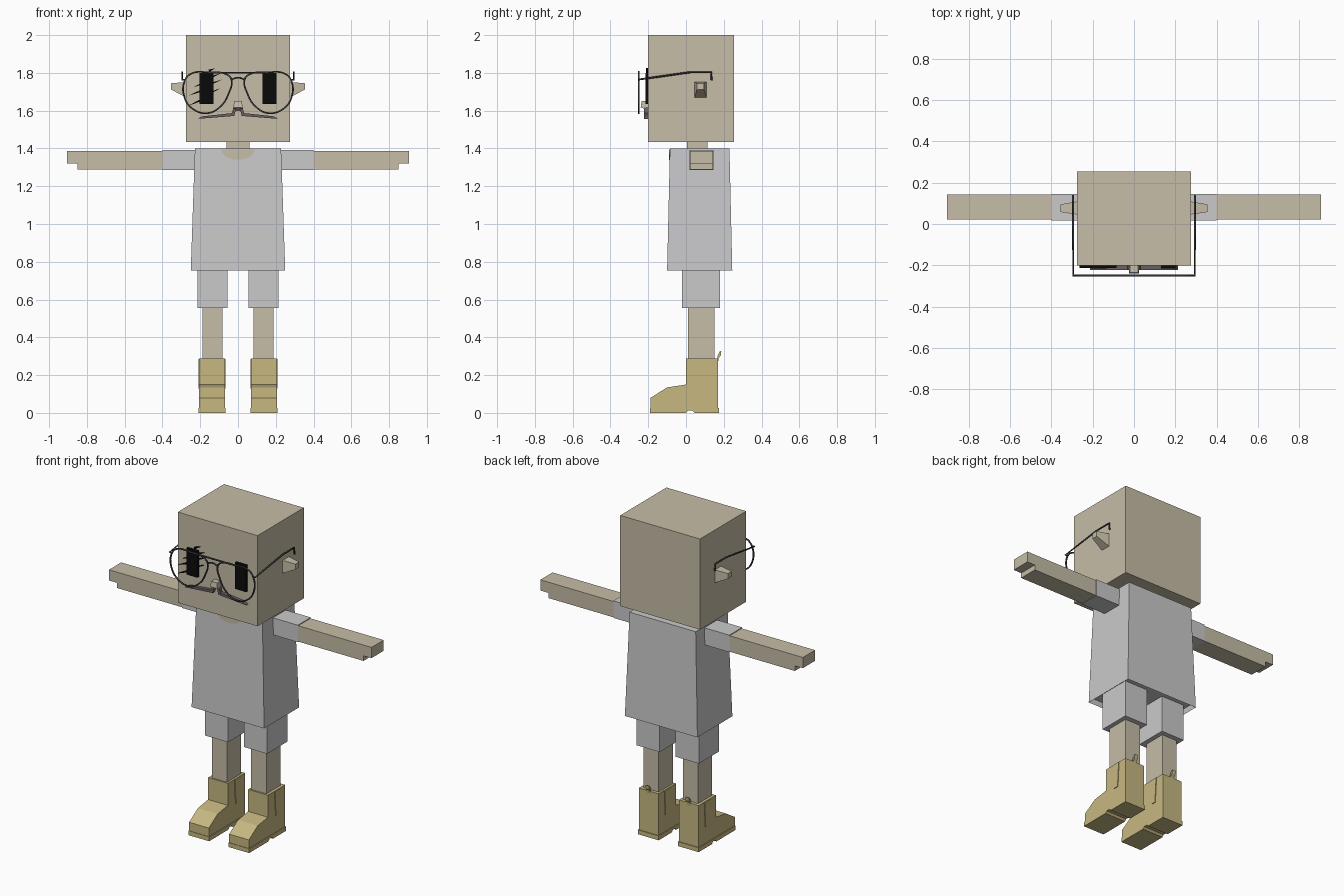
import bpy, bmesh, math
from mathutils import Vector

cube = bpy.data.objects.get("Cube")
if cube:
    bpy.data.objects.remove(cube, do_unlink=True)


def material(name, rgb):
    m = bpy.data.materials.new(name)
    m.use_nodes = True
    col = (*rgb, 1)
    m.diffuse_color = col
    m.node_tree.nodes["Principled BSDF"].inputs["Base Color"].default_value = col
    return m


SKIN = material("skin", (0.57, 0.51, 0.39))
CLOTH = material("light_grey_cloth", (0.59, 0.59, 0.60))
BOOT = material("tan_boot", (0.57, 0.48, 0.22))
BLACK = material("black", (0.003, 0.003, 0.003))
WIRE = material("dark_wire", (0.05, 0.05, 0.055))
HAIR = material("grey_moustache", (0.14, 0.12, 0.12))


def finish(name, bm, mat):
    bmesh.ops.recalc_face_normals(bm, faces=bm.faces)
    me = bpy.data.meshes.new(name)
    bm.to_mesh(me)
    bm.free()
    me.materials.append(mat)
    ob = bpy.data.objects.new(name, me)
    bpy.context.collection.objects.link(ob)
    return ob


def loft(name, loops, mat, recess=0):
    """Solid through matching point loops, optionally hollowed under the first."""
    bm = bmesh.new()
    rings = [[bm.verts.new(p) for p in loop] for loop in loops]
    n = len(rings[0])
    first = bm.faces.new(rings[0])
    bm.faces.new(rings[-1])
    for a, b in zip(rings, rings[1:]):
        for i in range(n):
            j = (i + 1) % n
            bm.faces.new((a[i], a[j], b[j], b[i]))
    if recess:
        bmesh.ops.recalc_face_normals(bm, faces=bm.faces)
        bmesh.ops.inset_region(bm, faces=[first], thickness=0.012)
        for v in first.verts:
            v.co.z += recess
    return finish(name, bm, mat)


def rect(x0, x1, y0, y1, z):
    return [(x0, y0, z), (x1, y0, z), (x1, y1, z), (x0, y1, z)]


def box(name, x, y, z, mat):
    return loft(name, [rect(*x, *y, z[0]), rect(*x, *y, z[1])], mat)


def front_plate(name, pts, y0, y1, mat):
    return loft(name, [[(x, y, z) for x, z in pts] for y in (y0, y1)], mat)


def side_profile(name, pts, x0, x1, mat):
    return loft(name, [[(x, y, z) for y, z in pts] for x in (x0, x1)], mat)


def span(s, a, b):
    return tuple(sorted((s * a, s * b)))


def wire(name, pts, mat, radius=0.005, cyclic=False, smooth=False):
    cu = bpy.data.curves.new(name, "CURVE")
    cu.dimensions = "3D"
    cu.bevel_depth = radius
    cu.bevel_resolution = 1
    cu.resolution_u = 5
    cu.use_fill_caps = True
    if smooth:
        sp = cu.splines.new("BEZIER")
        sp.bezier_points.add(len(pts) - 1)
        for bp, p in zip(sp.bezier_points, pts):
            bp.co = p
            bp.handle_left_type = bp.handle_right_type = "AUTO"
    else:
        sp = cu.splines.new("POLY")
        sp.points.add(len(pts) - 1)
        for q, p in zip(sp.points, pts):
            q.co = (*p, 1)
    sp.use_cyclic_u = cyclic
    cu.materials.append(mat)
    ob = bpy.data.objects.new(name, cu)
    bpy.context.collection.objects.link(ob)


# Head, neck and shirt
box("head", (-0.275, 0.275), (-0.2, 0.255), (1.435, 2), SKIN)
box("neck", (-0.06, 0.06), (0.005, 0.115), (1.38, 1.44), SKIN)
loft("shirt", [rect(-0.25, 0.25, -0.1, 0.245, 0.753),
               rect(-0.228, 0.228, -0.085, 0.23, 1.4)], CLOTH, recess=0.03)
neckline = [(0.088 * math.cos(a), 1.395 - 0.055 * math.sin(a))
            for a in (math.pi * i / 12 for i in range(13))]
front_plate("neckline", neckline, -0.09, -0.083, SKIN)

# Limbs, ears, eyes and boots, one set per side
for s, side in ((1, "left"), (-1, "right")):
    box(side + "_sleeve", span(s, 0.2, 0.4), (0.018, 0.145), (1.286, 1.392), CLOTH)
    arm = [(0.4, 1.288), (0.85, 1.288), (0.85, 1.32), (0.905, 1.32),
           (0.905, 1.387), (0.4, 1.387)]
    front_plate(side + "_arm", [(s * x, z) for x, z in arm], 0.022, 0.142, SKIN)
    box(side + "_shorts_leg", span(s, 0.055, 0.215), (-0.02, 0.18), (0.555, 0.79), CLOTH)
    box(side + "_leg", span(s, 0.083, 0.188), (0.01, 0.15), (0.27, 0.56), SKIN)

    ear = []
    for x, y0, y1, z0, z1 in ((0.27, 0.045, 0.11, 1.668, 1.752),
                              (0.355, 0.058, 0.095, 1.712, 1.745)):
        ear.append([(s * x, y0, z0), (s * x, y1, z0), (s * x, y1, z1), (s * x, y0, z1)])
    loft(side + "_ear", ear, SKIN)
    box(side + "_eye", span(s, 0.13, 0.205), (-0.215, -0.198), (1.635, 1.8), BLACK)

    # Boot body, stepped sole, side gusset and heel loop
    xi, xo = 0.07, 0.206
    upper = [(-0.187, 0.015), (-0.187, 0.08), (-0.1, 0.135), (0, 0.15), (0, 0.287),
             (0.17, 0.287), (0.17, 0.015)]
    side_profile(side + "_boot", upper, s * xi, s * xo, BOOT)
    sole = [(-0.19, 0), (-0.19, 0.027), (0.175, 0.027), (0.175, 0),
            (0.045, 0), (0.035, 0.012), (0.01, 0.012), (0, 0)]
    side_profile(side + "_sole", sole, s * (xi - 0.004), s * (xo + 0.004), BOOT)
    gusset = [(0.065, 0.285), (0.115, 0.285), (0.105, 0.13), (0.075, 0.13)]
    side_profile(side + "_boot_gusset", gusset, s * (xi - 0.004), s * (xo + 0.004), BOOT)
    xm = s * (xi + xo) / 2
    tab = [(0.17, 0.27), (0.166, 0.3), (0.178, 0.325), (0.187, 0.328), (0.184, 0.305), (0.173, 0.29)]
    side_profile(side + "_heel_loop", tab, xm - 0.012, xm + 0.012, BOOT)

# Jagged slashes across the right eye
for i, (x0, z0, x1, z1) in enumerate(((-0.265, 1.625, -0.09, 1.72),
                                      (-0.26, 1.68, -0.085, 1.765),
                                      (-0.235, 1.725, -0.085, 1.8),
                                      (-0.2, 1.775, -0.12, 1.825))):
    a, b = Vector((x0, z0)), Vector((x1, z1))
    d = b - a
    up = Vector((0, 0.014))
    slash = [a, a + d * 0.45 - up, a + d * 0.4, b, a + d * 0.55 + up, a + d * 0.6]
    front_plate(f"eye_slash_{i + 1}", slash, -0.213, -0.205 + 0.006, BLACK)

# Nose and moustache
loft("nose", [[(-0.025, -0.24, 1.617), (0.025, -0.24, 1.617), (0.025, -0.195, 1.6), (-0.025, -0.195, 1.6)],
              rect(-0.02, 0.02, -0.235, -0.195, 1.65)], SKIN)
half = [(0.022, 1.625), (0.032, 1.587), (0.19, 1.57), (0.212, 1.557),
        (0.17, 1.56), (0.02, 1.572), (0.01, 1.61)]
for s, side in ((1, "left"), (-1, "right")):
    front_plate(side + "_moustache", [(s * x, z) for x, z in half], -0.222, -0.198, HAIR)

# Wire spectacles
FY = -0.25
lens = [(0.035, 1.765), (0.05, 1.69), (0.09, 1.625), (0.16, 1.587), (0.24, 1.61),
        (0.283, 1.67), (0.285, 1.75), (0.25, 1.795), (0.15, 1.802), (0.06, 1.792)]
for s, side in ((1, "left"), (-1, "right")):
    wire(side + "_lens_rim", [(s * x, FY, z) for x, z in lens], WIRE, cyclic=True, smooth=True)
    wire(side + "_temple", [(s * 0.283, FY, 1.762), (s * 0.295, FY, 1.765), (s * 0.295, 0.02, 1.803),
                            (s * 0.295, 0.133, 1.803), (s * 0.295, 0.136, 1.76)], WIRE)
wire("top_bar", [(-0.16, FY, 1.801), (0.16, FY, 1.801)], WIRE)
wire("bridge", [(-0.035, FY, 1.765), (0, FY, 1.775), (0.035, FY, 1.765)], WIRE, smooth=True)
